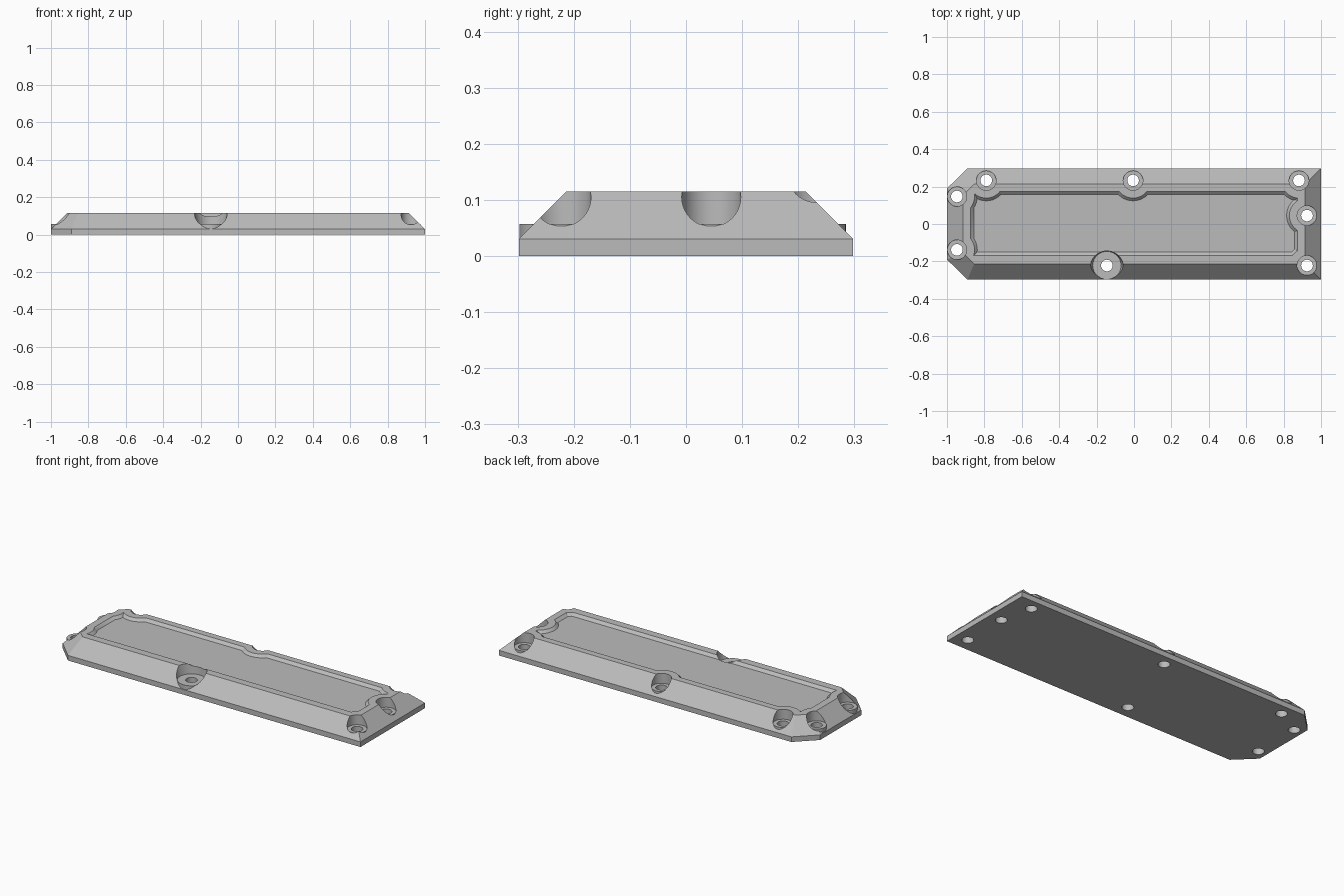
import bpy, bmesh, math
from mathutils import Vector

cube = bpy.data.objects.get("Cube")
if cube:
    bpy.data.objects.remove(cube, do_unlink=True)

BASE, TOP, SEAT, FLOOR = 0.03, 0.115, 0.057, 0.1
SLOPE = TOP - BASE

# One flat metal colour
metal = bpy.data.materials.new("cast grey metal")
metal.use_nodes = True
grey = (0.5, 0.5, 0.5, 1)
metal.diffuse_color = grey
metal.node_tree.nodes["Principled BSDF"].inputs["Base Color"].default_value = grey


def loft(name, rings):
    """Closed solid through rings of (points, z)."""
    bm = bmesh.new()
    loops = [[bm.verts.new((p[0], p[1], z)) for p in pts] for pts, z in rings]
    n = len(loops[0])
    bm.faces.new(loops[0])
    bm.faces.new(loops[-1])
    for low, high in zip(loops, loops[1:]):
        for i in range(n):
            j = (i + 1) % n
            bm.faces.new((low[i], low[j], high[j], high[i]))
    bmesh.ops.recalc_face_normals(bm, faces=bm.faces)
    mesh = bpy.data.meshes.new(name)
    bm.to_mesh(mesh)
    bm.free()
    mesh.materials.append(metal)
    obj = bpy.data.objects.new(name, mesh)
    bpy.context.collection.objects.link(obj)
    return obj


def circle(x, y, r, n=40):
    return [(x + r * math.cos(2 * math.pi * i / n),
             y + r * math.sin(2 * math.pi * i / n)) for i in range(n)]


def inset(pts, d):
    """Move every edge of a counter-clockwise outline inwards by d."""
    result = []
    for i, p in enumerate(pts):
        p = Vector(p)
        a = (p - Vector(pts[i - 1])).normalized()
        b = (Vector(pts[(i + 1) % len(pts)]) - p).normalized()
        na, nb = Vector((-a.y, a.x)), Vector((-b.y, b.x))
        result.append(p + (na + nb) * d / (1 + na.dot(nb)))
    return result


def combine(target, tool, operation):
    tool.hide_render = True
    bpy.context.view_layer.objects.active = target
    mod = target.modifiers.new(operation, "BOOLEAN")
    mod.operation = operation
    mod.solver = "EXACT"
    mod.object = tool
    bpy.ops.object.modifier_apply(modifier=mod.name)
    bpy.data.objects.remove(tool, do_unlink=True)


# Plate with a vertical rim, sloped sides and two clipped corners
outline = [(-1, -0.19), (-0.89, -0.298), (1, -0.298),
           (1, 0.298), (-0.89, 0.298), (-1, 0.19)]
cover = loft("cover_plate", [(outline, 0), (outline, BASE), (inset(outline, SLOPE), TOP)])

# Bolt positions: small ones around the edge, one wide one at the front
small_bolts = [(-0.79, 0.233), (-0.005, 0.233), (0.882, 0.233), (-0.947, 0.147),
               (-0.947, -0.138), (0.925, 0.045), (0.925, -0.222)]
front_bolt = (-0.145, -0.222)

# Shallow tray with sloped walls that curve around the small bolts
wall = 0.017
rim = [(-0.873, -0.168), (0.875, -0.168), (0.875, 0.174), (-0.873, 0.174)]
tray = loft("tray_cutter", [(inset(rim, wall), FLOOR), (rim, TOP), (rim, TOP + 0.02)])
for x, y in small_bolts:
    guard = loft("bolt_guard", [(circle(x, y, 0.119), FLOOR - 0.01),
                                (circle(x, y, 0.065), TOP + 0.03)])
    combine(tray, guard, "DIFFERENCE")
combine(cover, tray, "DIFFERENCE")

# Raised bosses, bolt seats and through holes
for x, y in small_bolts + [front_bolt]:
    wide = (x, y) == front_bolt
    r = 0.075 if wide else 0.052
    boss = loft("boss", [(circle(x, y, r), 0.005), (circle(x, y, r), SEAT + 0.02)])
    combine(cover, boss, "UNION")
    flare, shift = (0.015, 0.012) if wide else (0.0, 0.0)
    seat = loft("seat_cutter", [(circle(x, y, r + 0.0007), SEAT),
                                (circle(x, y - shift, r + 0.0007 + flare), TOP + 0.005)])
    combine(cover, seat, "DIFFERENCE")
    hole = loft("hole_cutter", [(circle(x, y, 0.031), -0.05), (circle(x, y, 0.031), 0.2)])
    combine(cover, hole, "DIFFERENCE")

# Smooth the round walls, keep the edges crisp
bpy.ops.object.select_all(action="DESELECT")
cover.select_set(True)
bpy.context.view_layer.objects.active = cover
bpy.ops.object.shade_smooth_by_angle(angle=math.radians(25))
